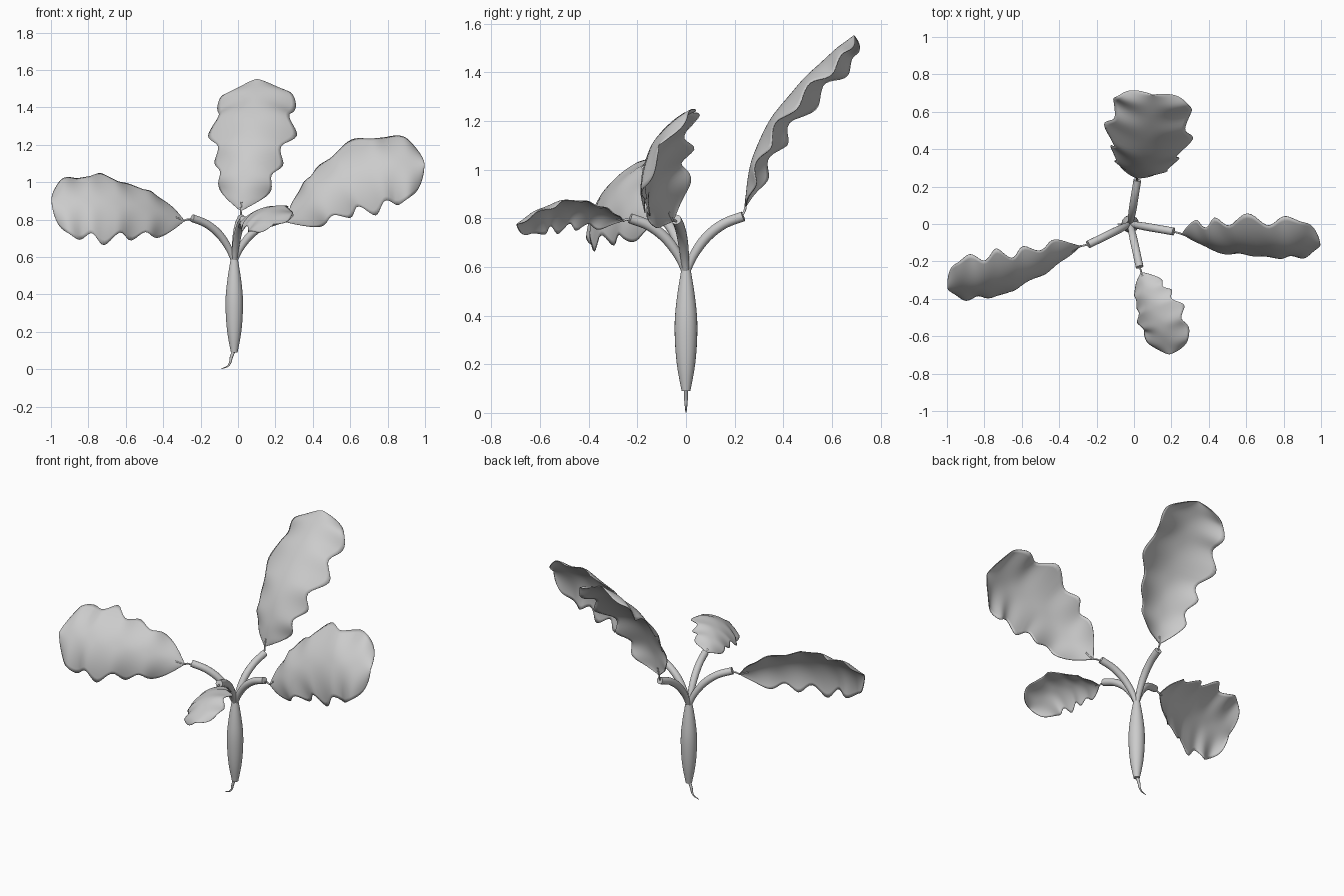
import bpy, math
from mathutils import Vector as V

if "Cube" in bpy.data.objects:
    bpy.data.objects.remove(bpy.data.objects["Cube"])

mat = bpy.data.materials.new("light grey")
mat.diffuse_color = (0.6, 0.6, 0.6, 1)
mat.use_nodes = True
mat.node_tree.nodes["Principled BSDF"].inputs["Base Color"].default_value = mat.diffuse_color


def make(name, verts, faces, angle=50):
    me = bpy.data.meshes.new(name)
    me.from_pydata(verts, [], faces)
    me.update()
    ob = bpy.data.objects.new(name, me)
    bpy.context.collection.objects.link(ob)
    me.materials.append(mat)
    bpy.ops.object.select_all(action='DESELECT')
    ob.select_set(True)
    bpy.context.view_layer.objects.active = ob
    bpy.ops.object.shade_smooth_by_angle(angle=math.radians(angle))
    return ob


def spline(pts, t):
    """Catmull-Rom through pts, t in 0..1"""
    p = [V(q) for q in pts]
    p = [2 * p[0] - p[1]] + p + [2 * p[-1] - p[-2]]
    n = len(pts) - 1
    i = min(int(t * n), n - 1)
    f = t * n - i
    a, b, c, d = p[i:i + 4]
    return 0.5 * (2 * b + (c - a) * f + (2 * a - 5 * b + 4 * c - d) * f ** 2
                  + (3 * b - a - 3 * c + d) * f ** 3)


def tube(name, pts, radii, steps=16, sides=16):
    """Round tube along a path; radii spaced evenly along it"""
    verts, faces = [], []
    rad = [(r, 0, 0) for r in radii]
    side = V((0.3, 1, 0.02))
    for k in range(steps + 1):
        t = k / steps
        c = spline(pts, t)
        tan = (spline(pts, min(1, t + .01)) - spline(pts, max(0, t - .01))).normalized()
        side = (side - tan * side.dot(tan)).normalized()
        up = tan.cross(side)
        r = spline(rad, t).x
        for j in range(sides):
            a = 2 * math.pi * j / sides
            verts.append(c + r * (side * math.cos(a) + up * math.sin(a)))
    for k in range(steps):
        for j in range(sides):
            j2 = (j + 1) % sides
            faces.append((k * sides + j, k * sides + j2, (k + 1) * sides + j2, (k + 1) * sides + j))
    faces.append(tuple(reversed(range(sides))))
    faces.append(tuple(range(steps * sides, (steps + 1) * sides)))
    return make(name, verts, faces)


# lobed outline: half width at the tops and notches of the lobes
KNOTS = [(0, .006), (.2, .145), (.26, .138), (.36, .187), (.44, .168),
         (.57, .24), (.69, .19), (.8, .21)]


def half_width(u):
    if u >= .8:
        return .21 * math.sqrt(max(0, 1 - ((u - .8) / .2) ** 2)) + .002
    for (a, wa), (b, wb) in zip(KNOTS, KNOTS[1:]):
        if u <= b:
            f = (u - a) / (b - a)
            if a > 0:
                f = f * f * (3 - 2 * f)
            else:
                f = math.sin(f * math.pi / 2)
            return wa + (wb - wa) * f


def leaf(name, mid, across, scale, droop=.07):
    rows, cols = 72, 20
    across = V(across)
    verts, faces = [], []
    for i in range(rows + 1):
        u = (1 - math.cos(math.pi * i / rows)) / 2
        c = spline(mid, u)
        tan = (spline(mid, min(1, u + .05)) - spline(mid, max(0, u - .05))).normalized()
        w = (across - tan * across.dot(tan)).normalized()
        n = w.cross(tan)
        if n.z < 0:
            n = -n
        hw = half_width(u)
        body = min(1, hw / .2)
        ripple = .018 * math.cos(2 * math.pi * (u - .57) / .215) * body
        for j in range(cols + 1):
            v = 2 * j / cols - 1
            d = droop * body * v * v + ripple * abs(v) ** 1.5
            verts.append(c + scale * (w * hw * v - n * d))
    for i in range(rows):
        for j in range(cols):
            a = i * (cols + 1) + j
            faces.append((a, a + 1, a + cols + 2, a + cols + 1))
    ob = make(name, verts, faces, 80)
    so = ob.modifiers.new("thickness", 'SOLIDIFY')
    so.thickness = .004
    so.offset = 0


# root and its thin tail
tube("root", [(-.02, 0, .09), (-.02, 0, .335), (-.02, 0, .585)],
     [.018, .036, .045, .046, .036, .02], 24, 24)
tube("root_tail", [(-.022, 0, .1), (-.037, 0, .06), (-.042, 0, .035), (-.057, 0, .015), (-.088, 0, .003)],
     [.009, .008, .006, .004, .002], 16, 10)

# leaves: midrib path, direction across the blade, size
LEAVES = {
    "left": ([(-.29, -.12, .795), (-.47, -.23, .86), (-.66, -.31, .895), (-.83, -.34, .905), (-.995, -.345, .89)],
             (.02, .13, .19), .95),
    "back": ([(.015, .245, .85), (.03, .265, 1.0), (.05, .33, 1.17), (.07, .45, 1.33), (.09, .58, 1.46), (.1, .69, 1.55)],
             (.24, -.04, 0), 1.0),
    "right": ([(.26, -.055, .79), (.42, -.12, .93), (.6, -.13, 1.04), (.8, -.14, 1.1), (.995, -.11, 1.1)],
              (-.06, .11, .2), 1.0),
    "front": ([(.04, -.26, .79), (.07, -.36, .83), (.11, -.46, .85), (.15, -.57, .84), (.19, -.695, .775)],
              (.13, .03, .065), .62),
}
# arching stems end here
ENDS = {"left": (-.245, -.11, .808), "back": (.018, .235, .808),
        "right": (.212, -.04, .795), "front": (.03, -.23, .8)}

for key, (mid, across, scale) in LEAVES.items():
    e = V(ENDS[key])
    b = V((-.02, 0, .57))
    h = e - b
    path = [b + V((h.x * f, h.y * f, h.z * g)) for f, g in
            ((0, 0), (.13, .32), (.36, .64), (.66, .87), (1, 1))]
    tube(key + "_stem", path, [.013, .018, .021, .021, .021])
    m = V(mid[0])
    tube(key + "_leaf_stalk", [e - h * .05, (e + m) / 2, m, spline(mid, .06)], [.005] * 4, 8, 8)
    leaf(key + "_leaf", mid, across, scale)
